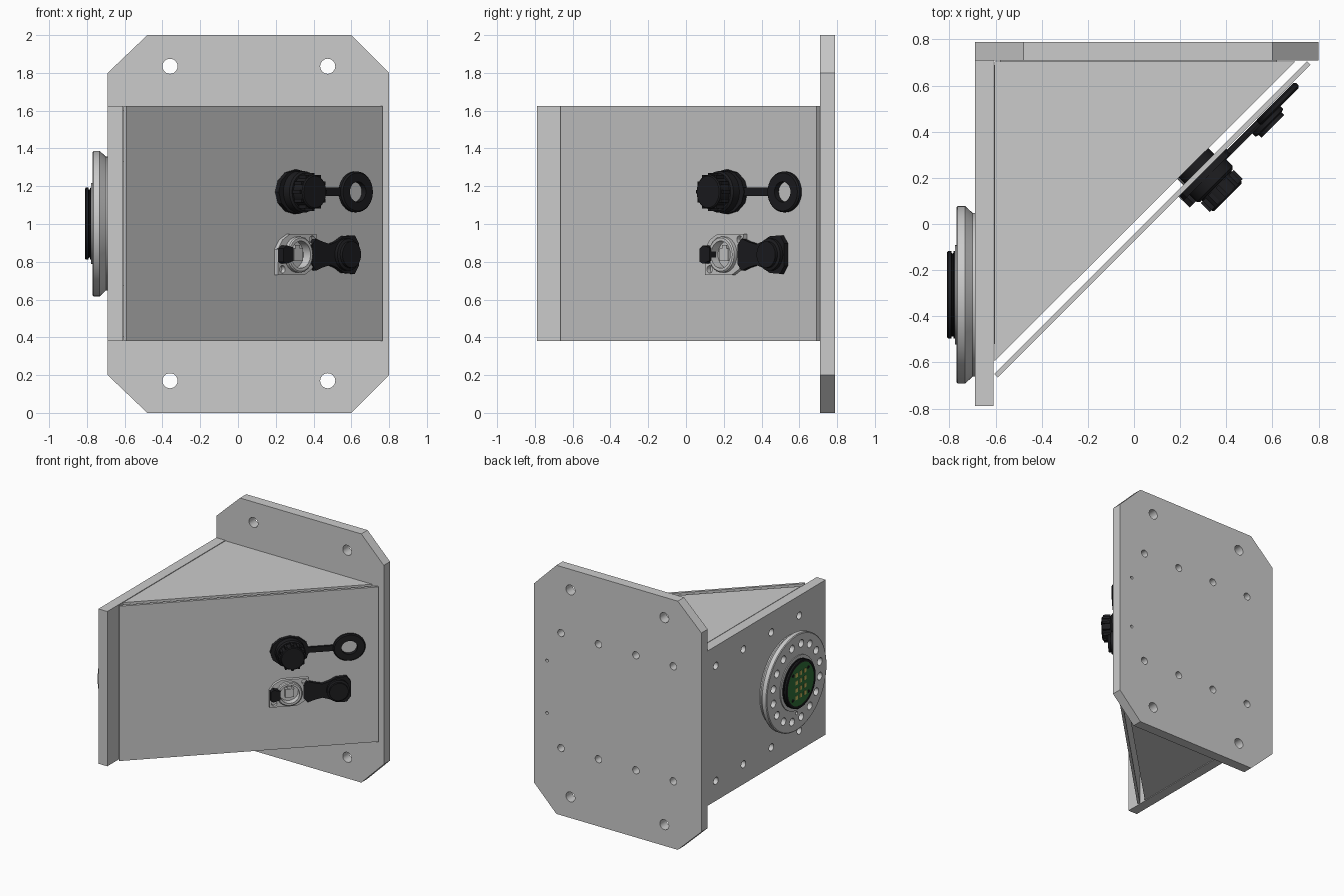
import bpy, bmesh
from math import sin, cos, pi, sqrt
from mathutils import Matrix

if "Cube" in bpy.data.objects:
    bpy.data.objects.remove(bpy.data.objects["Cube"])

S = 1 / sqrt(2)


def frame(a, b, c):
    return Matrix((a, b, c)).transposed().to_4x4()


TOP = Matrix.Identity(4)                              # (x, y) raised along z
BACK = frame((1, 0, 0), (0, 0, 1), (0, -1, 0))        # (x, z) raised along -y
LEFT = frame((0, 1, 0), (0, 0, 1), (1, 0, 0))         # (y, z) raised along x
SLOPE = frame((S, S, 0), (0, 0, 1), (S, -S, 0))       # (u, z) raised off the sloped cover


def material(name, col):
    m = bpy.data.materials.new(name)
    m.diffuse_color = (*col, 1)
    m.use_nodes = True
    m.node_tree.nodes["Principled BSDF"].inputs["Base Color"].default_value = m.diffuse_color
    return m


BLACK = material("black_rubber", (0.012, 0.012, 0.014))
GREEN = material("board_green", (0.03, 0.16, 0.04))
GOLD = material("contact_gold", (0.6, 0.5, 0.12))


def prism(bm, pts, h0, h1, M):
    lo = [bm.verts.new(M @ Matrix.Translation((x, y, h0)).translation) for x, y in pts]
    hi = [bm.verts.new(M @ Matrix.Translation((x, y, h1)).translation) for x, y in pts]
    bm.faces.new(lo)
    bm.faces.new(hi)
    for i in range(len(pts)):
        j = (i + 1) % len(pts)
        bm.faces.new((lo[i], lo[j], hi[j], hi[i]))


def lathe(bm, prof, cx, cy, M, n=64, closed=False):
    rings = [[bm.verts.new(M @ Matrix.Translation((cx + r * cos(2 * pi * i / n),
              cy + r * sin(2 * pi * i / n), h)).translation) for i in range(n)] for r, h in prof]
    pairs = list(zip(rings, rings[1:])) + ([(rings[-1], rings[0])] if closed else [])
    for a, b in pairs:
        for i in range(n):
            j = (i + 1) % n
            bm.faces.new((a[i], a[j], b[j], b[i]))
    if not closed:
        bm.faces.new(rings[0])
        bm.faces.new(rings[-1])


def circle(cx, cy, rx, ry=None, n=32):
    ry = ry or rx
    return [(cx + rx * cos(2 * pi * i / n), cy + ry * sin(2 * pi * i / n)) for i in range(n)]


def rect(x0, x1, y0, y1):
    return [(x0, y0), (x1, y0), (x1, y1), (x0, y1)]


def finish(name, bm, mat=None, cutter=None):
    bmesh.ops.recalc_face_normals(bm, faces=bm.faces)
    me = bpy.data.meshes.new(name)
    bm.to_mesh(me)
    bm.free()
    ob = bpy.data.objects.new(name, me)
    bpy.context.collection.objects.link(ob)
    if mat:
        me.materials.append(mat)
    bpy.ops.object.select_all(action='DESELECT')
    ob.select_set(True)
    bpy.context.view_layer.objects.active = ob
    if cutter:
        mod = ob.modifiers.new("holes", 'BOOLEAN')
        mod.operation, mod.solver, mod.object = 'DIFFERENCE', 'EXACT', cutter
        bpy.ops.object.modifier_apply(modifier=mod.name)
        bpy.data.objects.remove(cutter)
    bpy.ops.object.shade_smooth_by_angle(angle=0.5)
    return ob


def solid(name, parts, M, mat=None, cutter=None):
    bm = bmesh.new()
    for pts, h0, h1 in parts:
        prism(bm, pts, h0, h1, M)
    return finish(name, bm, mat, cutter)


def turned(name, prof, c, M, mat=None, cutter=None, n=64, closed=False):
    bm = bmesh.new()
    lathe(bm, prof, *c, M, n, closed)
    return finish(name, bm, mat, cutter)


def holes(specs, h0, h1, M):
    ob = solid("hole_cutter", [(circle(x, y, r, n=24), h0, h1) for x, y, r in specs], M)
    ob.hide_render = True
    return ob


# Back mounting plate with cut corners and bolt holes
outline = [(-.48, 0), (.6, 0), (.8, .2), (.8, 1.8), (.6, 2), (-.48, 2), (-.69, 1.8), (-.69, .2)]
bolts = [(x, z, .04) for x in (-.36, .475) for z in (.17, 1.835)]
bolts += [(x, z, .029) for x in (-.44, -.107, .226, .56) for z in (.54, 1.465)]
bolts += [(.684, z, .012) for z in (.79, 1.21)]
solid("back_plate", [(outline, -.79, -.71)], BACK, cutter=holes(bolts, -.9, -.6, BACK))

# Left side plate
bolts = [(y, z, .029) for y in (-.455, -.1, .255, .605) for z in (.54, 1.465)]
solid("side_plate", [(rect(-.79, .71, .38, 1.625), -.69, -.61)], LEFT,
      cutter=holes(bolts, -.8, -.5, LEFT))

# Top and bottom folded triangular brackets
tri = [(-.605, -.595), (.7, .705), (-.605, .705)]
for name, z0, z1, f0, f1 in (("top_bracket", 1.595, 1.624, 1.33, 1.6),
                             ("bottom_bracket", .381, .41, .405, .675)):
    bm = bmesh.new()
    prism(bm, tri, z0, z1, TOP)
    prism(bm, rect(-.52, .69, f0, f1), -.608, -.58, LEFT)
    prism(bm, rect(-.58, .62, f0, f1), -.708, -.68, BACK)
    prism(bm, rect(-.78, .92, f0, f1), -.037, -.009, SLOPE)
    finish(name, bm)

# Sloped cover
solid("sloped_cover", [(rect(-.888, 1.03, .38, 1.625), .032, .053)], SLOPE)

# Round tool flange on the side plate
C = (-.307, 1.002)
ring = [(C[0] + .3 * cos(2 * pi * (i + .5) / 16), C[1] + .3 * sin(2 * pi * (i + .5) / 16), .03)
        for i in range(16)] + [(C[0], C[1] - .245, .012)]
turned("tool_flange", [(.355, -.688), (.355, -.7), (.385, -.732), (.385, -.765), (.378, -.77),
                       (.215, -.77), (.215, -.777), (.1, -.777)], C, LEFT,
       cutter=holes(ring, -.85, -.705, LEFT))
turned("contact_ring", [(.19, -.77), (.19, -.782), (.18, -.784), (.18, -.79), (.19, -.792),
                        (.19, -.806), (.185, -.81), (.17, -.81), (.17, -.77)],
       C, LEFT, BLACK, closed=True)
turned("circuit_board", [(.171, -.775), (.171, -.806)], C, LEFT, GREEN)
pads = []
for row in range(4):
    for col in range(3):
        y, z = C[0] + .055 * (col - 1), C[1] + .06 * (row - 1.5)
        pads.append((rect(y - .013, y + .013, z - .016, z + .016), -.809, -.805))
solid("contact_pads", pads, LEFT, GOLD)
solid("board_screws", [(circle(C[0] + .14 * cos(a), C[1] + .14 * sin(a), .012, n=12), -.81, -.8)
                       for a in (.8, 2.35, 3.9, 5.5)], LEFT, BLACK)

# Upper connector: flange, collar, ribbed cap
U = (.37, 1.17)
solid("upper_connector_flange", [(circle(*U, .145, .118, 12), .053, .08)], SLOPE, BLACK)
turned("upper_connector_body", [(.09, -.06), (.09, .05), (.11, .06), (.11, .125), (.1, .135),
                                (.09, .135), (.09, .2), (.084, .206)], U, SLOPE, BLACK, n=32)
solid("upper_cap_ribs", [(rect(U[0] + .092 * cos(a) - .009, U[0] + .092 * cos(a) + .009,
                               U[1] + .092 * sin(a) - .009, U[1] + .092 * sin(a) + .009), .14, .195)
                         for a in [i * pi / 6 for i in range(12)]], SLOPE, BLACK)

# Cap strap and loop
solid("cap_strap", [(rect(.46, .735, U[1] - .022, U[1] + .022), .06, .076)], SLOPE, BLACK)
bm = bmesh.new()
lathe(bm, [(.06, .056), (.112, .056), (.12, .064), (.12, .08), (.112, .088), (.06, .088)],
      .81, U[1], SLOPE, 32, True)
bmesh.ops.scale(bm, vec=(1, 1, .9), verts=bm.verts,
                space=Matrix.Translation((0, 0, -U[1])))
finish("strap_loop", bm, BLACK)

# Lower connector: metal flange with two screw ears and a socket
L = (.365, .838)
ear = [(.22, .73), (.42, .73), (.475, .76), (.51, .81), (.51, .946), (.31, .946), (.255, .916), (.22, .866)]
solid("lower_connector_flange", [(ear, .053, .078)], SLOPE,
      cutter=holes([(.255, .76, .02), (.478, .918, .02), (*L, .075)], .0, .2, SLOPE))
turned("socket_rim", [(.072, -.05), (.095, -.05), (.095, .1), (.088, .106), (.072, .106)],
       L, SLOPE, n=32, closed=True)
turned("socket_floor", [(.074, -.04), (.074, .045)], L, SLOPE, n=32)
solid("socket_insert", [(rect(.335, .4, .805, .87), .04, .085), (rect(.35, .385, .87, .89), .04, .08)], SLOPE)
solid("socket_latch", [([(.222, .80), (.245, .79), (.295, .805), (.295, .875), (.245, .887), (.222, .87)],
                        .07, .12)], SLOPE, BLACK)

# Rubber dust cap hanging off the lower connector
half = [(.47, .05), (.5, .085), (.55, .068), (.61, .055), (.66, .07), (.71, .097), (.79, .102), (.82, .06)]
cap = [(u, L[1] - d) for u, d in half] + [(u, L[1] + d) for u, d in reversed(half)]
solid("dust_cap_tab", [(cap, .058, .085)], SLOPE, BLACK)
turned("dust_cap_plug", [(.085, .08), (.085, .105), (.07, .11), (.07, .127)], (.725, L[1]), SLOPE, BLACK, n=32)
